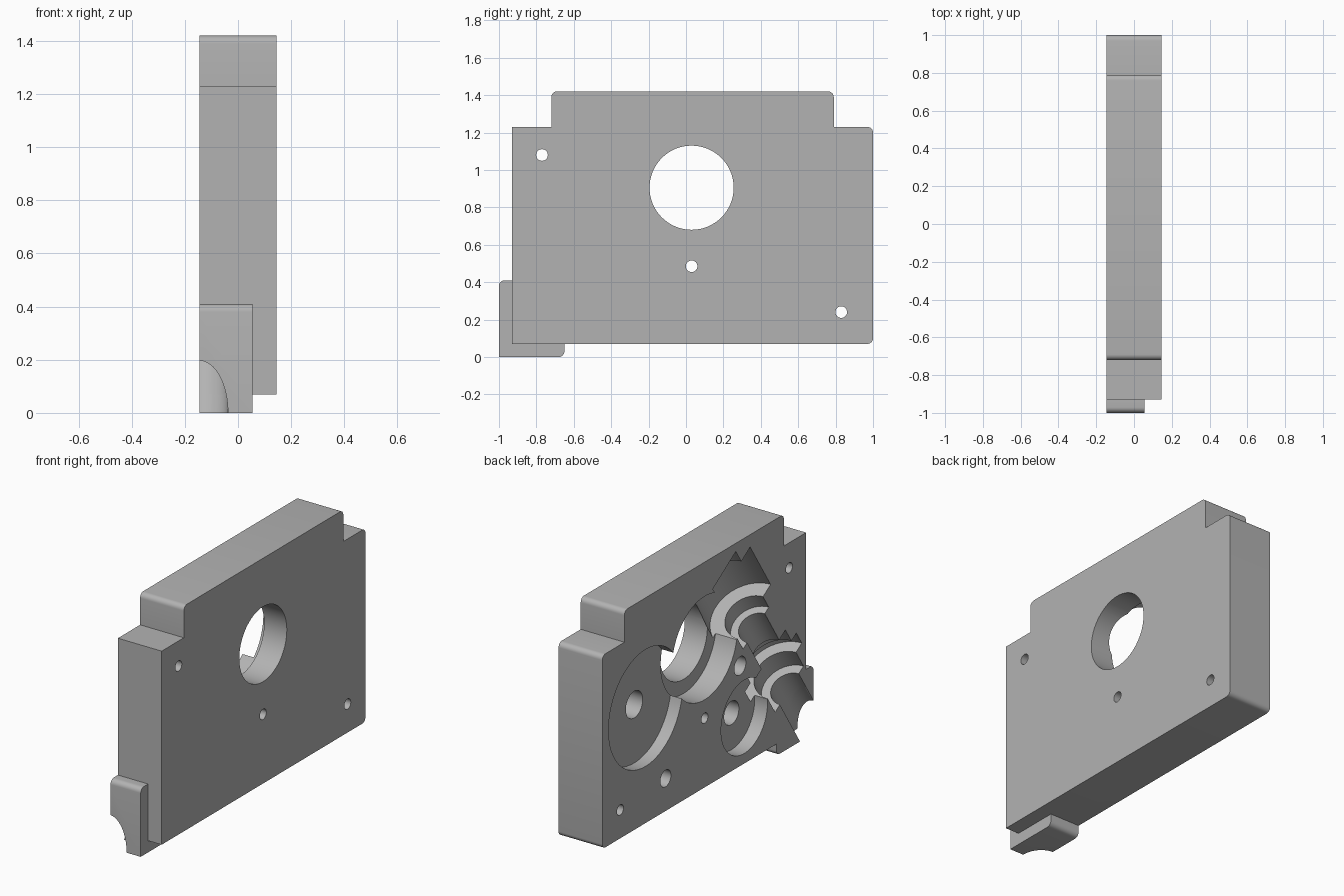
import bpy, bmesh, math
from mathutils import Vector, Matrix

cube = bpy.data.objects.get("Cube")
if cube:
    bpy.data.objects.remove(cube, do_unlink=True)

INNER, OUTER = -0.145, 0.145     # the two broad faces of the plate, along x

grey = bpy.data.materials.new("plain grey")
grey.use_nodes = True
grey.diffuse_color = (0.45, 0.45, 0.45, 1)
grey.node_tree.nodes["Principled BSDF"].inputs["Base Color"].default_value = (0.45, 0.45, 0.45, 1)


def make_object(name, bm):
    bmesh.ops.recalc_face_normals(bm, faces=bm.faces)
    mesh = bpy.data.meshes.new(name)
    bm.to_mesh(mesh)
    bm.free()
    mesh.materials.append(grey)
    obj = bpy.data.objects.new(name, mesh)
    bpy.context.collection.objects.link(obj)
    return obj


def rounded_outline(corners, steps=6):
    """Corners are (y, z, radius); radius 0 stays sharp."""
    outline = []
    for i, (y, z, r) in enumerate(corners):
        p = Vector((y, z))
        if not r:
            outline.append(p)
            continue
        a = (Vector(corners[i - 1][:2]) - p).normalized() * r
        b = (Vector(corners[(i + 1) % len(corners)][:2]) - p).normalized() * r
        for k in range(steps + 1):
            angle = k / steps * math.pi / 2
            outline.append(p + a * (1 - math.sin(angle)) + b * (1 - math.cos(angle)))
    return outline


def slab(name, corners, x0, x1):
    bm = bmesh.new()
    face = bm.faces.new([bm.verts.new((x0, p.x, p.y)) for p in rounded_outline(corners)])
    side = bmesh.ops.extrude_face_region(bm, geom=[face])["geom"]
    bmesh.ops.translate(bm, vec=(x1 - x0, 0, 0),
                        verts=[v for v in side if isinstance(v, bmesh.types.BMVert)])
    return make_object(name, bm)


def bore(y, z, radius, depth, segments=64):
    """Round cutter sunk from the inner face."""
    bm = bmesh.new()
    length = depth + 0.1
    place = Matrix.Translation((INNER - 0.1 + length / 2, y, z)) @ Matrix.Rotation(math.pi / 2, 4, "Y")
    bmesh.ops.create_cone(bm, cap_ends=True, segments=segments, radius1=radius,
                          radius2=radius, depth=length, matrix=place)
    return make_object("bore_cutter", bm)


def stepped_shaft(sections, tilt, segments=64):
    """Lathe cutter lying in the inner face; sections are (start, end, radius)."""
    profile = [(0, sections[0][0])]
    for start, end, r in sections:
        profile += [(r, start), (r, end)]
    profile.append((0, sections[-1][1]))
    bm = bmesh.new()
    verts = [bm.verts.new((r, 0, t)) for r, t in profile]
    edges = [bm.edges.new(pair) for pair in zip(verts, verts[1:])]
    bmesh.ops.spin(bm, geom=verts + edges, cent=(0, 0, 0), axis=(0, 0, 1),
                   angle=math.tau, steps=segments)
    bmesh.ops.remove_doubles(bm, verts=bm.verts, dist=0.0001)
    # lean the axis from vertical towards +y
    bm.transform(Matrix.Translation((INNER, -1, 0)) @ Matrix.Rotation(tilt - math.pi / 2, 4, "X"))
    return make_object("shaft_cutter", bm)


def cut(obj, cutters):
    for c in cutters:
        mod = obj.modifiers.new("cut", "BOOLEAN")
        mod.operation, mod.solver, mod.object = "DIFFERENCE", "EXACT", c
        bpy.context.view_layer.update()
        graph = bpy.context.evaluated_depsgraph_get()
        mesh = bpy.data.meshes.new_from_object(obj.evaluated_get(graph))
        obj.modifiers.clear()
        obj.data = mesh


# Main plate with a raised top
plate = slab("housing_plate", [
    (-0.93, 0.07, 0), (1, 0.07, 0.03), (1, 1.23, 0.03), (0.79, 1.23, 0),
    (0.79, 1.42, 0.03), (-0.72, 1.42, 0.03), (-0.72, 1.23, 0), (-0.93, 1.23, 0)], INNER, OUTER)

# L-shaped lip around the lower front corner
lip = slab("corner_lip", [
    (-1, 0, 0), (-0.65, 0, 0.03), (-0.65, 0.07, 0), (-0.93, 0.07, 0),
    (-0.93, 0.41, 0), (-1, 0.41, 0.03)], INNER, 0.055)

# Slanted half-round channel for a stepped shaft
shaft = stepped_shaft([
    (-0.3, 0.42, 0.107), (0.42, 0.55, 0.16), (0.55, 0.645, 0.225), (0.645, 0.75, 0.17),
    (0.75, 1.0, 0.1), (1.0, 1.1, 0.145), (1.1, 1.455, 0.23), (1.455, 1.55, 0.13)],
    math.radians(57))

through = 0.5
bores = [
    bore(0.03, 0.905, 0.225, through), bore(0.03, 0.905, 0.31, 0.14),   # main opening, counterbore
    bore(0.59, 0.76, 0.35, 0.075), bore(0.59, 0.76, 0.08, 0.18),        # large gear pocket
    bore(-0.345, 0.35, 0.22, 0.085), bore(-0.345, 0.35, 0.07, 0.18),    # small gear pocket
    bore(-0.305, 0.67, 0.055, 0.15), bore(0.4, 0.265, 0.05, 0.15),      # blind pin holes
]
# Screw holes
bores += [bore(y, z, 0.031, through, 32) for y, z in ((-0.77, 1.08), (0.03, 0.485), (0.83, 0.24))]

cut(plate, bores + [shaft])
cut(lip, [shaft])
for c in bores + [shaft]:
    bpy.data.objects.remove(c, do_unlink=True)

# Smooth the curved walls, keep edges crisp
for obj in (plate, lip):
    bpy.ops.object.select_all(action="DESELECT")
    obj.select_set(True)
    bpy.context.view_layer.objects.active = obj
    bpy.ops.object.shade_smooth_by_angle(angle=math.radians(30))
